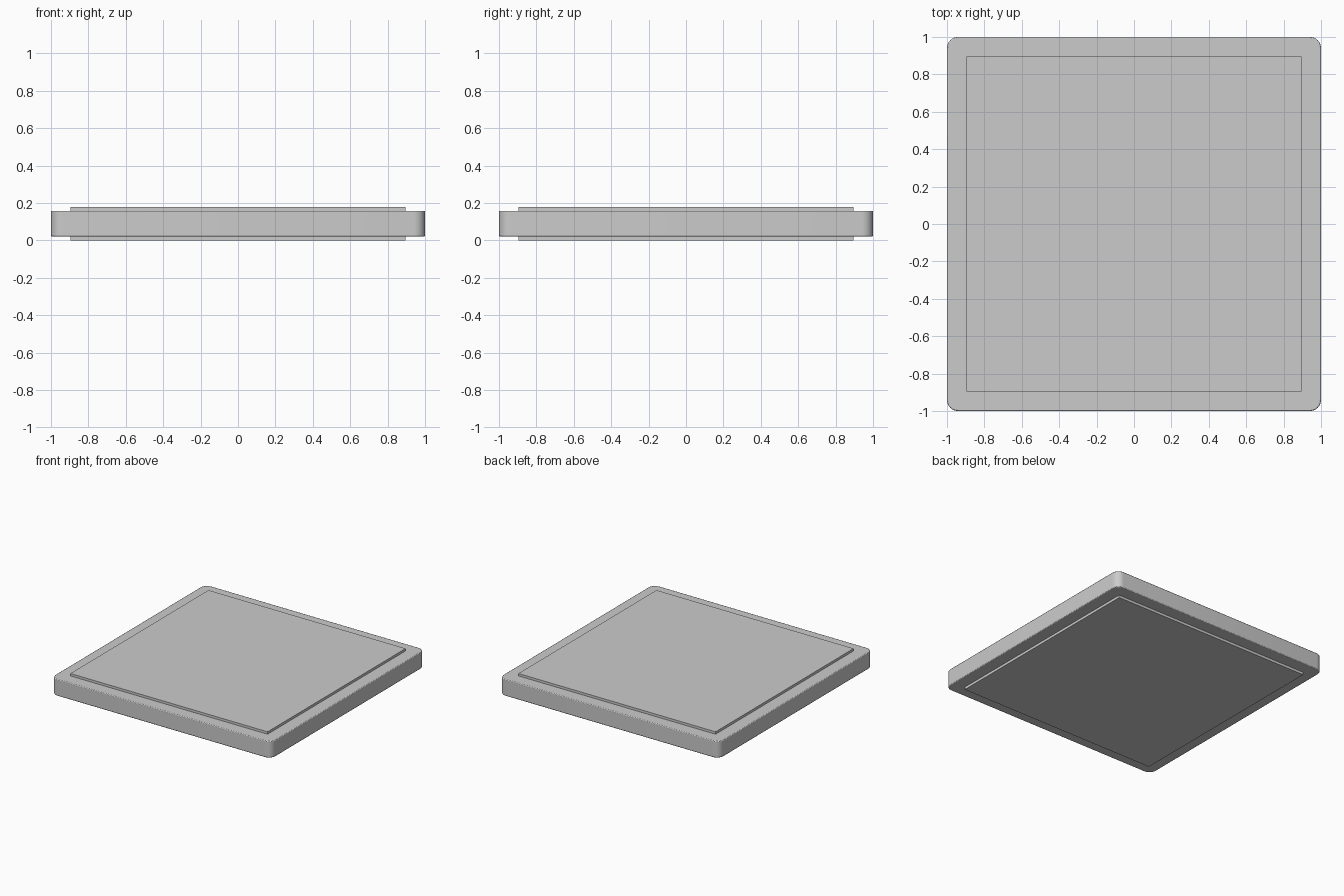
import bpy, bmesh
from math import cos, sin, pi, radians

if "Cube" in bpy.data.objects:
    bpy.data.objects.remove(bpy.data.objects["Cube"])

Z0, Z1, HEIGHT = 0.021, 0.158, 0.178   # slab bottom, slab top, overall height


def extrude_outline(name, outline, z0, z1):
    bm = bmesh.new()
    base = bm.faces.new([bm.verts.new((x, y, z0)) for x, y in outline])
    geom = bmesh.ops.extrude_face_region(bm, geom=[base], use_keep_orig=True)["geom"]
    bmesh.ops.translate(bm, vec=(0, 0, z1 - z0),
                        verts=[g for g in geom if isinstance(g, bmesh.types.BMVert)])
    bmesh.ops.recalc_face_normals(bm, faces=bm.faces)
    mesh = bpy.data.meshes.new(name)
    bm.to_mesh(mesh)
    bm.free()
    obj = bpy.data.objects.new(name, mesh)
    bpy.context.collection.objects.link(obj)
    return obj


def rounded_square(half, radius, steps=8):
    points = []
    for corner, (sx, sy) in enumerate([(1, 1), (-1, 1), (-1, -1), (1, -1)]):
        for i in range(steps + 1):
            a = (corner + i / steps) * pi / 2
            points.append((sx * (half - radius) + radius * cos(a),
                           sy * (half - radius) + radius * sin(a)))
    return points


# Main slab with rounded corners and slightly eased rims
slab = extrude_outline("slab", rounded_square(1.0, 0.06), Z0, Z1)
bevel = slab.modifiers.new("eased_rim", 'BEVEL')
bevel.width = 0.006
bevel.segments = 2
bevel.limit_method = 'ANGLE'
bevel.angle_limit = radians(60)
bpy.context.view_layer.objects.active = slab
slab.select_set(True)
bpy.ops.object.shade_smooth_by_angle(angle=radians(30))

# Thin square panels standing proud of the top and bottom
P = 0.896
square = [(-P, -P), (P, -P), (P, P), (-P, P)]
extrude_outline("top_panel", square, Z1, HEIGHT)
extrude_outline("bottom_panel", square, 0, Z0)
